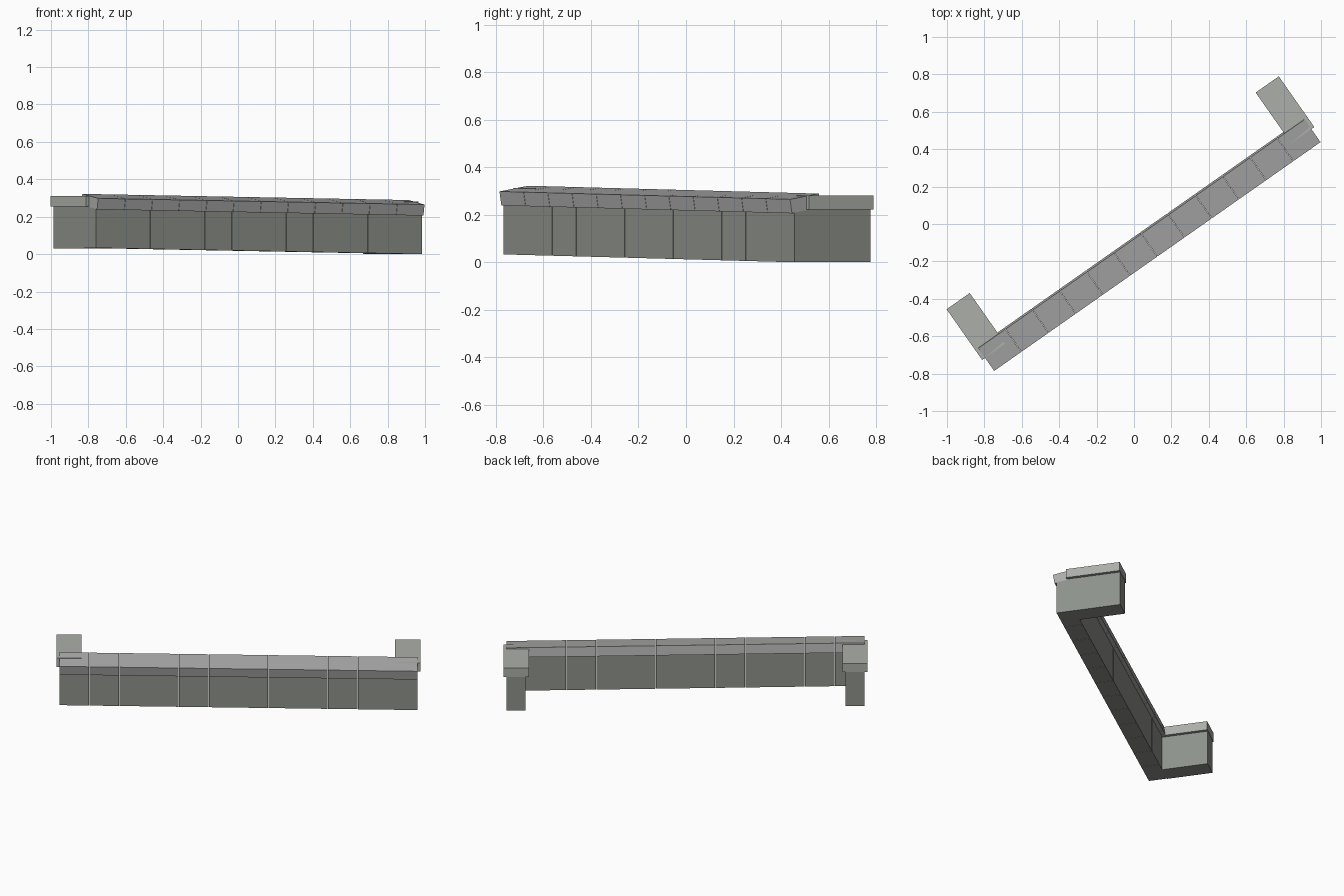
import bpy, math
from mathutils import Vector

if "Cube" in bpy.data.objects:
    bpy.data.objects.remove(bpy.data.objects["Cube"])

ANGLE = math.atan2(1.22, 1.74)
U = Vector((math.cos(ANGLE), math.sin(ANGLE), 0))    # along the wall
V = Vector((-math.sin(ANGLE), math.cos(ANGLE), 0))   # towards the back
START, END, COUNT, JOINT = -1.063, 1.068, 12, 0.001


def material(name, colour):
    mat = bpy.data.materials.new(name)
    mat.diffuse_color = (*colour, 1)
    mat.use_nodes = True
    mat.node_tree.nodes["Principled BSDF"].inputs["Base Color"].default_value = mat.diffuse_color
    return mat


WALL_STONE = material("wall_stone", (0.27, 0.285, 0.26))
CAP_STONE = material("cap_stone", (0.41, 0.43, 0.395))
COPING_STONE = material("coping_stone", (0.41, 0.41, 0.405))


def ground(u):
    """Gently falling ground line under the wall."""
    return max(0.0, 0.033 * (1 - (u - START) / (END - START)))


def prism(name, u0, u1, z0, z1, profile, mat):
    """Extrude a (v, z) profile from u0 to u1, with base heights z0 and z1."""
    n = len(profile)
    verts = [U * u + V * v + Vector((0, 0, z + h))
             for u, z in ((u0, z0), (u1, z1)) for v, h in profile]
    faces = [list(range(n))[::-1], list(range(n, 2 * n))]
    faces += [[i, (i + 1) % n, n + (i + 1) % n, n + i] for i in range(n)]
    mesh = bpy.data.meshes.new(name)
    mesh.from_pydata(verts, [], faces)
    mesh.update()
    mesh.materials.append(mat)
    obj = bpy.data.objects.new(name, mesh)
    bpy.context.collection.objects.link(obj)
    return obj


def rect(v0, v1, h0, h1):
    return [(v0, h0), (v1, h0), (v1, h1), (v0, h1)]


wall_profile = [(-0.192, 0), (-0.08, 0), (-0.08, 0.226), (-0.192, 0.209)]
# Coping is a slab tipped towards the front
coping_profile = [(-0.204, 0.206), (-0.056, 0.230), (-0.066, 0.289), (-0.214, 0.265)]

# Long wall made of equal blocks with tilted coping stones, fine joints between
step = (END - START) / COUNT
for i in range(COUNT):
    a = START + i * step + (JOINT if i else 0)
    b = START + (i + 1) * step - (JOINT if i < COUNT - 1 else 0)
    prism("wall_block", a, b, ground(a), ground(b), wall_profile, WALL_STONE)
    prism("coping_stone", a, b, ground(a), ground(b), coping_profile, COPING_STONE)

# Short return walls at both ends with flat caps
for side, u0, u1, z in (("left", START, START + 0.113, 0.031),
                        ("right", END - 0.113, END, 0.0)):
    prism(side + "_return_wall", u0, u1, z, z,
          rect(-0.081, 0.2, 0, 0.224), WALL_STONE)
    prism(side + "_return_cap", u0 - 0.019, u1 + 0.019, z, z,
          rect(-0.129, 0.202, 0.223, 0.281), CAP_STONE)
